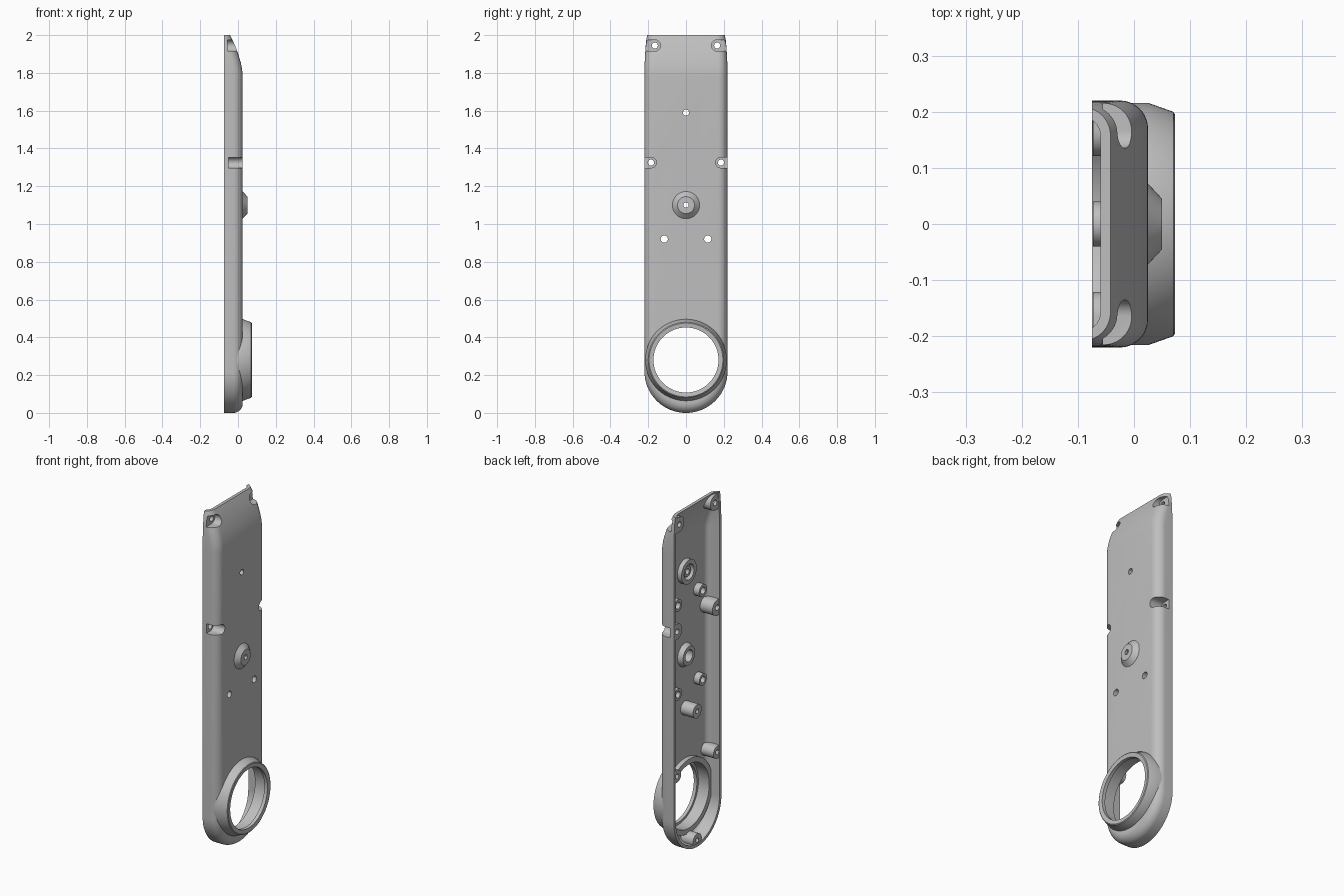
import bpy, bmesh, math

old = bpy.data.objects.get("Cube")
if old:
    bpy.data.objects.remove(old, do_unlink=True)

grey = bpy.data.materials.new("plain_grey")
grey.use_nodes = True
COLOUR = (0.52, 0.52, 0.52, 1)
grey.diffuse_color = COLOUR
grey.node_tree.nodes["Principled BSDF"].inputs["Base Color"].default_value = COLOUR

BACK, FACE = -0.075, 0.025      # open rim and outer face along x
HALF, ROUND, WALL = 0.22, 0.05, 0.018
RING_Z = 0.28


def finish(bm, name):
    bmesh.ops.remove_doubles(bm, verts=bm.verts, dist=1e-5)
    bmesh.ops.holes_fill(bm, edges=[e for e in bm.edges if e.is_boundary], sides=0)
    bmesh.ops.recalc_face_normals(bm, faces=bm.faces)
    mesh = bpy.data.meshes.new(name)
    bm.to_mesh(mesh)
    bm.free()
    mesh.materials.append(grey)
    obj = bpy.data.objects.new(name, mesh)
    bpy.context.collection.objects.link(obj)
    return obj


def skin(bm, rows, wrap_rows=False, wrap_cols=False):
    grid = [[bm.verts.new(p) for p in row] for row in rows]
    n, m = len(grid), len(grid[0])
    for i in range(n if wrap_rows else n - 1):
        for j in range(m if wrap_cols else m - 1):
            a, b, k = grid[i], grid[(i + 1) % n], (j + 1) % m
            bm.faces.new((a[j], a[k], b[k], b[j]))


def lathe(name, profile, y, z, steps=48):
    """Turn a closed (radius, x) profile around an axis parallel to x."""
    bm = bmesh.new()
    rows = []
    for i in range(steps):
        a = math.tau * i / steps
        rows.append([(x, y + r * math.cos(a), z + r * math.sin(a)) for r, x in profile])
    skin(bm, rows, True, True)
    return finish(bm, name)


def rod(name, y, z, r, x0, x1, steps=32):
    return lathe(name, [(0, x0), (r, x0), (r, x1), (0, x1)], y, z, steps)


def slot(name, y, z, r, x0, x1):
    """Prism with a round inner end, running straight out past the side."""
    s = 1 if y > 0 else -1
    pts = [(s * 0.3, z + r)]
    for i in range(17):
        a = math.pi * (0.5 + i / 16)
        pts.append((y + s * r * math.cos(a), z + r * math.sin(a)))
    pts.append((s * 0.3, z - r))
    bm = bmesh.new()
    skin(bm, [[(x, p, q) for p, q in pts] for x in (x0, x1)], wrap_cols=True)
    return finish(bm, name)


def half_section(z, inset, back):
    """Half cross-section as (distance from centre, x), with a rounded shoulder."""
    d = max(0, z - 1.78) / 0.22
    front = FACE - 0.067 * d ** 1.7 - inset
    half = HALF - 0.012 * d ** 2 - inset
    r = ROUND - inset
    start = math.asin(max(0, min(1, (back - front + r) / r)))
    pts = [(0, back)]
    if start == 0:
        pts.append((half, back))
    else:
        pts.append((half - r + r * math.cos(start), back))
    for i in range(11):
        a = start + (math.pi / 2 - start) * i / 10
        pts.append((half - r + r * math.cos(a), front - r + r * math.sin(a)))
    return pts + [(0, front)]


def tongue(name, inset, back, top):
    """Long body: straight sides, half-round foot, sloping top end."""
    heights = [HALF, 1.0, 1.78] + [1.78 + (top - 1.78) * i / 12 for i in range(1, 13)]
    stations = [(z, 0.0) for z in reversed(heights)]
    stations += [(HALF, math.pi * i / 40) for i in range(1, 40)]
    stations += [(z, math.pi) for z in heights]
    rows = []
    for z, a in stations:
        rows.append([(x, w * math.cos(a), z - w * math.sin(a))
                     for w, x in half_section(z, inset, back)])
    bm = bmesh.new()
    skin(bm, rows)
    return finish(bm, name)


def cut(target, *tools):
    for tool in tools:
        mod = target.modifiers.new("cut", 'BOOLEAN')
        mod.operation, mod.solver, mod.object = 'DIFFERENCE', 'EXACT', tool
        bpy.context.view_layer.objects.active = target
        bpy.ops.object.modifier_apply(modifier=mod.name)
        bpy.data.objects.remove(tool, do_unlink=True)


# Hollow interior, with screw bosses left standing along the walls
shell = tongue("housing_shell", 0, BACK, 2.0)
cavity = tongue("cavity", WALL, -0.1, 2.03)
for s in (1, -1):
    cut(cavity, slot("top_boss", s * 0.165, 1.945, 0.044, -0.073, 0.1),
        slot("middle_boss", s * 0.185, 1.325, 0.045, -0.073, 0.1),
        slot("lower_boss", s * 0.185, 0.48, 0.036, -0.073, 0.1))
cut(cavity, rod("foot_boss", 0, 0.035, 0.04, -0.073, 0.1))
cut(shell, cavity, rod("ring_bore", 0, RING_Z, 0.195, -0.2, 0.2, 64))

# Screw pockets and holes
for s in (1, -1):
    cut(shell, slot("top_pocket", s * 0.165, 1.945, 0.03, -0.055, 0.1),
        slot("middle_pocket", s * 0.185, 1.325, 0.028, -0.05, 0.1),
        rod("top_hole", s * 0.165, 1.945, 0.016, -0.2, 0.1),
        rod("middle_hole", s * 0.185, 1.325, 0.016, -0.2, 0.1),
        rod("lower_hole", s * 0.185, 0.48, 0.014, -0.2, -0.02),
        rod("face_hole", s * 0.115, 0.92, 0.019, -0.2, 0.1))
cut(shell, rod("foot_hole", 0, 0.037, 0.013, -0.2, -0.02),
    rod("upper_hole", 0, 1.59, 0.016, -0.2, 0.1),
    rod("hub_hole", 0, 1.10, 0.035, -0.2, 0.1))

# Raised bezel ring around the large opening
parts = [shell]
parts.append(lathe("bezel_ring", [
    (0.172, 0.05), (0.172, 0.07), (0.195, 0.073), (0.2, 0.07), (0.216, 0.025),
    (0.216, -0.02), (0.186, -0.02), (0.186, 0.05)], 0, RING_Z, 96))

# Conical hub on the outer face
parts.append(lathe("hub", [
    (0.014, 0.035), (0.014, 0.05), (0.045, 0.05), (0.072, 0.025),
    (0.072, 0.015), (0.055, -0.02), (0.034, -0.02), (0.034, 0.035)], 0, 1.10))

# Interior collar, standoffs and tall post
FLOOR = FACE - WALL + 0.005


def tube(name, y, z, outer, inner, tip):
    parts.append(lathe(name, [(inner, tip), (outer, tip), (outer, FLOOR), (inner, FLOOR)], y, z))


tube("upper_collar", 0, 1.59, 0.07, 0.045, -0.02)
tube("upper_collar_core", 0, 1.59, 0.03, 0.016, -0.01)
for s, side in ((1, "back"), (-1, "front")):
    tube("upper_standoff_" + side, s * 0.115, 1.44, 0.036, 0.02, -0.03)
    tube("lower_standoff_" + side, s * 0.115, 0.92, 0.034, 0.019, -0.03)
tube("tall_post", 0, 0.79, 0.04, 0.013, -0.073)

# Smooth curved faces, keep edges crisp
bpy.ops.object.select_all(action='DESELECT')
for obj in parts:
    obj.select_set(True)
bpy.context.view_layer.objects.active = shell
bpy.ops.object.shade_smooth_by_angle(angle=math.radians(30))
